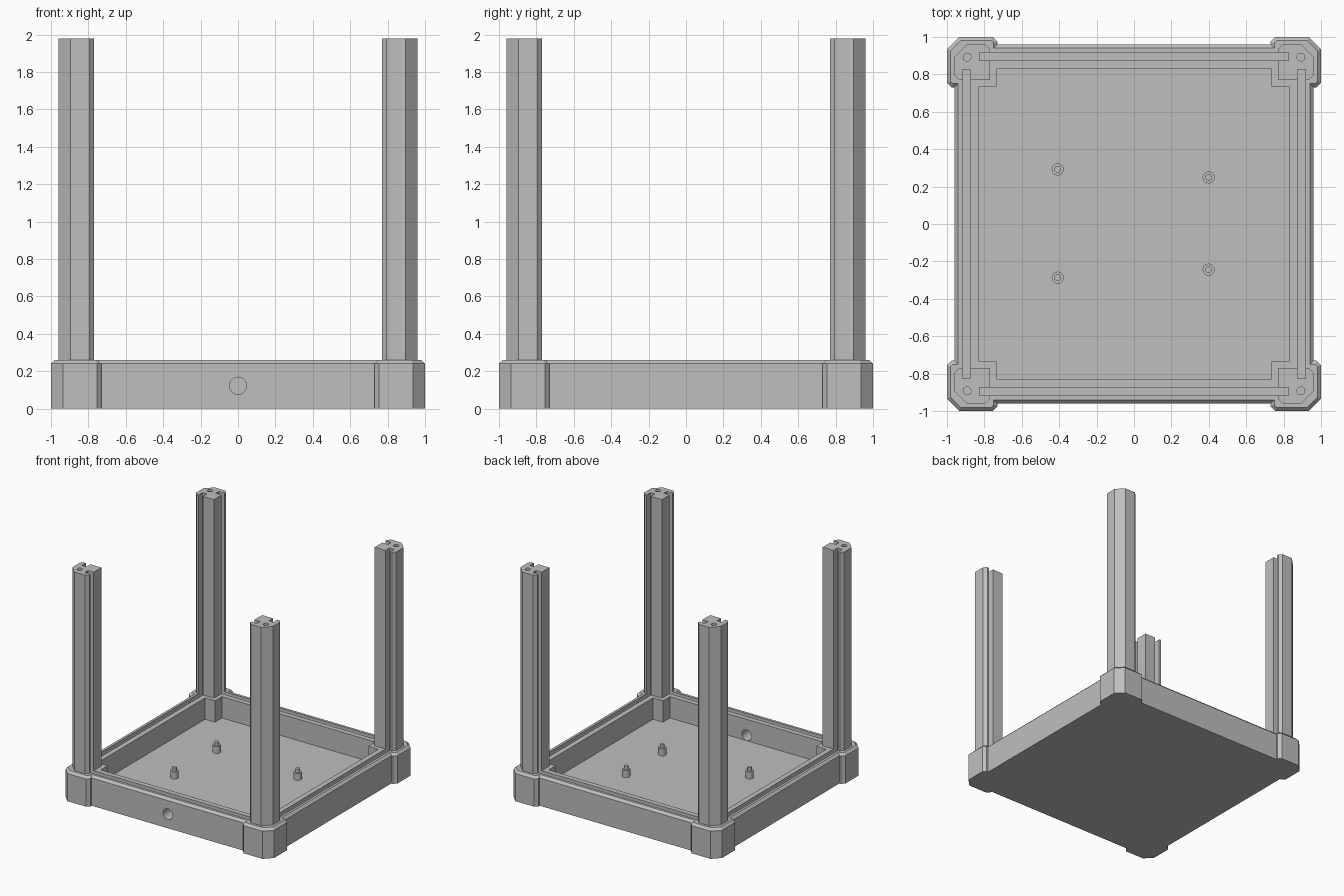
import bpy, bmesh, math
from mathutils import Matrix, Vector

cube = bpy.data.objects.get("Cube")
if cube:
    bpy.data.objects.remove(cube, do_unlink=True)

GREY = (0.52, 0.52, 0.52, 1)
mat = bpy.data.materials.new("plain_grey")
mat.use_nodes = True
mat.diffuse_color = GREY
mat.node_tree.nodes["Principled BSDF"].inputs["Base Color"].default_value = GREY


def finish(name, bm):
    bmesh.ops.recalc_face_normals(bm, faces=bm.faces)
    mesh = bpy.data.meshes.new(name)
    bm.to_mesh(mesh)
    bm.free()
    mesh.materials.append(mat)
    ob = bpy.data.objects.new(name, mesh)
    bpy.context.collection.objects.link(ob)
    return ob


def turned(points, quarter):
    rot = Matrix.Rotation(quarter * math.pi / 2, 2)
    return [rot @ Vector(p) for p in points]


def all_round(points):
    return [p for q in range(4) for p in turned(points, q)]


def prism(name, outline, z0, z1, chamfer=0.0):
    """Extrude a flat outline upwards, with an optional chamfered top."""
    bm = bmesh.new()
    face = bm.faces.new([bm.verts.new((x, y, z0)) for x, y in outline])
    ext = bmesh.ops.extrude_face_region(bm, geom=[face], use_keep_orig=True)["geom"]
    top = [v for v in ext if isinstance(v, bmesh.types.BMVert)]
    bmesh.ops.translate(bm, verts=top, vec=(0, 0, z1 - chamfer - z0))
    bmesh.ops.recalc_face_normals(bm, faces=bm.faces)
    if chamfer:
        cap = max(bm.faces, key=lambda f: f.calc_center_median().z)
        bmesh.ops.inset_region(bm, faces=[cap], thickness=chamfer,
                               depth=0, use_even_offset=True)
        bmesh.ops.translate(bm, verts=cap.verts[:], vec=(0, 0, chamfer))
    return finish(name, bm)


def cylinder(name, radius, depth, matrix):
    bm = bmesh.new()
    bmesh.ops.create_cone(bm, cap_ends=True, segments=32, radius1=radius,
                          radius2=radius, depth=depth, matrix=matrix)
    return finish(name, bm)


def smooth(ob):
    bpy.ops.object.select_all(action='DESELECT')
    bpy.context.view_layer.objects.active = ob
    ob.select_set(True)
    bpy.ops.object.shade_smooth_by_angle(angle=math.radians(30))


def cut(ob, cutter):
    cutter.hide_render = True
    mod = ob.modifiers.new("cut", 'BOOLEAN')
    mod.operation, mod.solver, mod.object = 'DIFFERENCE', 'EXACT', cutter
    bpy.ops.object.select_all(action='DESELECT')
    bpy.context.view_layer.objects.active = ob
    ob.select_set(True)
    bpy.ops.object.modifier_apply(modifier=mod.name)
    bpy.data.objects.remove(cutter, do_unlink=True)


RIM, FLOOR, TOP = 0.26, 0.075, 1.98
SLOT_IN, SLOT_OUT, SLOT_END = 0.875, 0.918, 0.826

# Tray base: chamfered outline with raised corner blocks
corner = [(.96, .73), (.975, .73), (1, .755), (1, .935),
          (.935, 1), (.755, 1), (.73, .975), (.73, .96)]
base = prism("tray_base", all_round(corner), 0, RIM, 0.02)

# Cavity, leaving a square block in each inner corner
cut(base, prism("cavity", all_round([(.83, .735), (.735, .735), (.735, .83)]),
                FLOOR, RIM + 0.1))

# Panel grooves along the rim
groove = [(SLOT_IN, -SLOT_END), (SLOT_OUT, -SLOT_END),
          (SLOT_OUT, SLOT_END), (SLOT_IN, SLOT_END)]
for q in range(4):
    cut(base, prism("groove", turned(groove, q), RIM - 0.05, RIM + 0.1))

# Cable hole through the front wall
cut(base, cylinder("cable_hole", 0.046, 0.3, Matrix.Translation((0, -0.9, 0.122))
                   @ Matrix.Rotation(math.pi / 2, 4, 'X')))
smooth(base)

# Corner posts with panel slots and a screw hole in the top
post = [(.77, .77), (SLOT_IN, .77), (SLOT_IN, SLOT_END), (SLOT_OUT, SLOT_END),
        (SLOT_OUT, .77), (.935, .77), (.96, .795), (.96, .895)]
post += [(y, x) for x, y in reversed(post[1:])]
names = ["back_left_post", "back_right_post", "front_right_post", "front_left_post"]
for q, name in enumerate(names):
    ob = prism(name, turned(post, q), RIM, TOP)
    hx, hy = turned([(.892, .892)], q)[0]
    cut(ob, cylinder("screw_hole", 0.021, 0.6, Matrix.Translation((hx, hy, TOP))))
    smooth(ob)

# Stepped mounting pegs on the floor
pegs = [(-.408, .292), (-.408, -.287), (.399, .249), (.399, -.244)]
for i, (x, y) in enumerate(pegs, 1):
    for part, radius, low, high in (("peg", .032, 0, .06), ("peg_tip", .018, .06, .09)):
        depth = high - low
        at = Matrix.Translation((x, y, FLOOR + low + depth / 2))
        smooth(cylinder(f"{part}_{i}", radius, depth, at))
